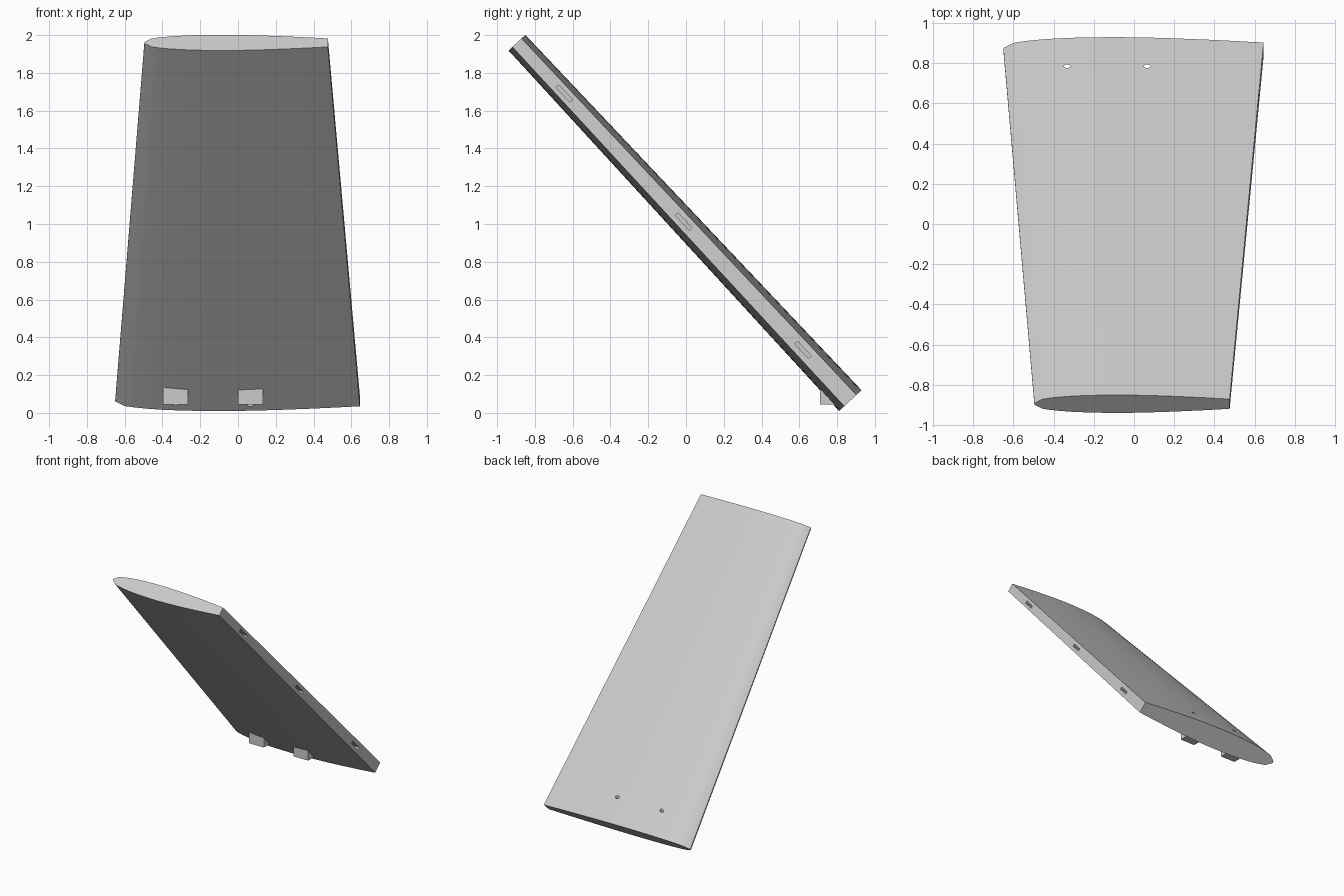
import bpy, bmesh, math
from mathutils import Vector, Matrix

if "Cube" in bpy.data.objects:
    bpy.data.objects.remove(bpy.data.objects["Cube"])

grey = bpy.data.materials.new("light grey")
grey.use_nodes = True
COLOUR = (0.6, 0.6, 0.6, 1)
grey.diffuse_color = COLOUR
grey.node_tree.nodes["Principled BSDF"].inputs["Base Color"].default_value = COLOUR

# Leaning span: frame with x across, normal through the thickness, span along the slope
ROOT = Vector((0, 0.87, 0.065))
TIP = Vector((0, -0.895, 1.96))
span = (TIP - ROOT).normalized()
normal = Vector((1, 0, 0)).cross(span) * -1
LEAN = Matrix((Vector((1, 0, 0)), normal, span)).transposed().to_4x4()


def make_object(name, bm):
    bmesh.ops.recalc_face_normals(bm, faces=bm.faces)
    mesh = bpy.data.meshes.new(name)
    bm.to_mesh(mesh)
    bm.free()
    mesh.materials.append(grey)
    obj = bpy.data.objects.new(name, mesh)
    bpy.context.collection.objects.link(obj)
    return obj


def box(name, size, matrix):
    bm = bmesh.new()
    bmesh.ops.create_cube(bm, size=1, matrix=matrix @ Matrix.Diagonal((*size, 1)))
    return make_object(name, bm)


def cut(target, cutter):
    mod = target.modifiers.new("cut", "BOOLEAN")
    mod.operation = "DIFFERENCE"
    mod.solver = "EXACT"
    mod.object = cutter
    bpy.context.view_layer.objects.active = target
    bpy.ops.object.modifier_apply(modifier=mod.name)


# Fin: symmetric foil section (chord position, half thickness) tapered to the tip
half = [(-0.65, 0.006), (-0.6, 0.042), (-0.55, 0.053), (-0.48, 0.063),
        (-0.4, 0.071), (-0.3, 0.077), (-0.2, 0.08), (-0.1, 0.081), (0, 0.08),
        (0.1, 0.077), (0.2, 0.073), (0.35, 0.065), (0.5, 0.055), (0.645, 0.044)]
section = half + [(x, -t) for x, t in reversed(half)]
bm = bmesh.new()
rings = []
for centre, scale, shift in ((ROOT, 1, 0), (TIP, 0.75, -0.008)):
    rings.append([bm.verts.new(centre + Vector((x * scale + shift, 0, 0)) + normal * t * scale)
                  for x, t in section])
for ring in rings:
    bm.faces.new(ring)
for i in range(len(section)):
    j = (i + 1) % len(section)
    bm.faces.new((rings[0][i], rings[0][j], rings[1][j], rings[1][i]))
fin = make_object("fin", bm)

cutters = []

# Slots along the trailing edge
for f in (0.142, 0.5, 0.858):
    centre = ROOT.lerp(TIP, f)
    edge = 0.645 - 0.17 * f
    place = Matrix.Translation(centre + Vector((edge, 0, 0))) @ LEAN
    slot = box("slot_cutter", (0.16, 0.02, 0.107), place)
    cut(fin, slot)
    cutters.append(slot)

# Mounting tabs under the root, each with a small upright hole through the fin
for side, x in (("right", -0.332), ("left", 0.066)):
    tab = box("mounting_tab_" + side, (0.132, 0.12, 0.1),
              Matrix.Translation((x, 0.77, 0.095)))
    bm = bmesh.new()
    bmesh.ops.create_cone(bm, cap_ends=True, segments=16, radius1=0.017, radius2=0.017, depth=1,
                          matrix=Matrix.Translation((x, 0.785, 0.1)) @ Matrix.Diagonal((1, 0.5, 1, 1)))
    hole = make_object("hole_cutter", bm)
    cut(fin, hole)
    cut(tab, hole)
    cutters.append(hole)

for c in cutters:
    bpy.data.objects.remove(c)

# Smooth the foil surface, keep the rims sharp
bpy.ops.object.select_all(action="DESELECT")
fin.select_set(True)
bpy.context.view_layer.objects.active = fin
bpy.ops.object.shade_smooth_by_angle(angle=math.radians(25))
